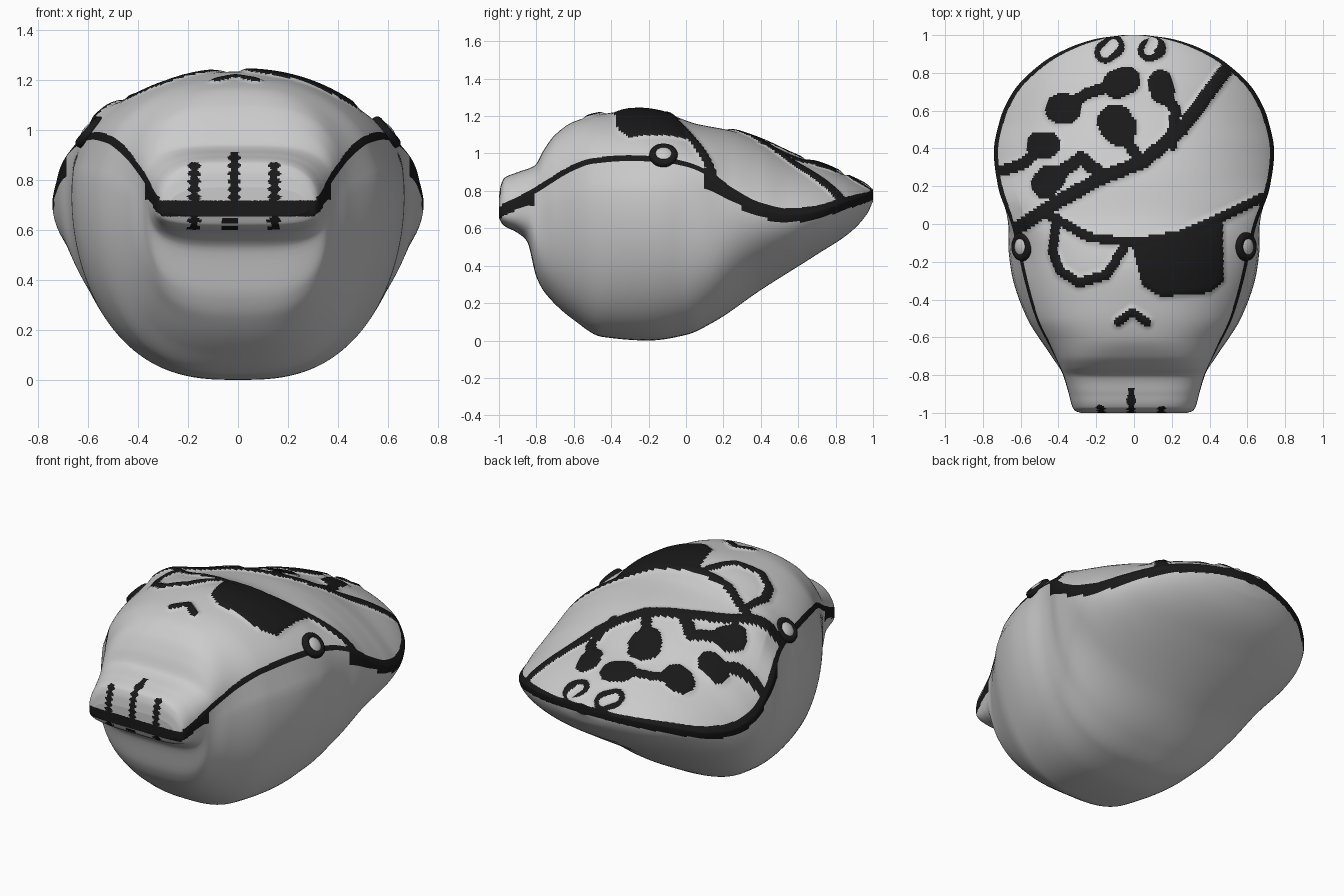
import bpy, bmesh
from math import sin, cos, pi, hypot
from mathutils import Vector

if "Cube" in bpy.data.objects:
    bpy.data.objects.remove(bpy.data.objects["Cube"])

# --- profiles along y: (y, value) ---
WIDTH = [(-1, .28), (-.99, .31), (-.97, .325), (-.9, .345), (-.8, .375), (-.7, .42), (-.5, .52), (-.3, .58),
         (-.1, .625), (0, .65), (.2, .72), (.38, .742), (.55, .71), (.7, .64), (.85, .49), (.93, .35), (.98, .2), (1, .06)]
BULGE = [(-1, 0), (-.8, 0), (-.7, .02), (-.5, .05), (-.3, .065), (-.15, .055), (0, .02), (.12, 0), (1, 0)]
SEAM = [(-1, .69), (-.9, .735), (-.8, .79), (-.6, .91), (-.5, .945), (-.3, .96), (-.15, .955), (0, .93), (.1, .89),
        (.25, .78), (.4, .70), (.55, .672), (.7, .69), (.85, .74), (1, .785)]
TOP = [(-1, .77), (-.99, .83), (-.97, .87), (-.9, .90), (-.81, .935), (-.76, 1.02), (-.7, 1.10), (-.6, 1.17),
       (-.45, 1.21), (-.25, 1.232), (-.1, 1.21), (.05, 1.16), (.25, 1.12), (.4, 1.07), (.6, .98), (.75, .93), (.9, .86), (1, .81)]
BOTTOM = [(-1, .655), (-.98, .62), (-.9, .575), (-.85, .53), (-.8, .34), (-.75, .25), (-.6, .11), (-.45, .02),
          (-.2, 0), (0, .03), (.15, .1), (.4, .27), (.7, .46), (.88, .58), (.97, .68), (1, .745)]
TOP_POW = [(-1, 4), (-.82, 4), (-.6, 2.7), (-.2, 2.2), (1, 2.2)]
TOP_ROUND = [(-1, 2), (-.82, 2), (-.6, 1.3), (1, 1.15)]
LOW_POW = [(-1, 4), (-.85, 3.6), (-.7, 2.9), (0, 2.8), (.4, 1.95), (1, 2)]


def interp(keys, y):
    """Monotone cubic interpolation through the keys."""
    n = len(keys)
    i = 0
    while i < n - 2 and y > keys[i + 1][0]:
        i += 1

    def slope(k):
        return (keys[k + 1][1] - keys[k][1]) / (keys[k + 1][0] - keys[k][0])

    def tangent(k):
        if k == 0:
            return slope(0)
        if k == n - 1:
            return slope(n - 2)
        a, b = slope(k - 1), slope(k)
        return 0 if a * b <= 0 else 2 * a * b / (a + b)
    (y0, a), (y1, b) = keys[i], keys[i + 1]
    h = y1 - y0
    t = (y - y0) / h
    return ((2 * t**3 - 3 * t * t + 1) * a + (t**3 - 2 * t * t + t) * h * tangent(i)
            + (3 * t * t - 2 * t**3) * b + (t**3 - t * t) * h * tangent(i + 1))


# --- painted marks, drawn in plan: (radius, path) ---
STROKES = [
    (.037, [(-.66, -.05), (-.4, .12), (-.18, .24), (.05, .33), (.25, .5), (.52, .86)]),       # scarf edge
    (.025, [(-.44, .04), (-.24, -.07), (0, -.1), (.24, -.06), (.45, .03), (.68, .14)]),       # brow edge
    (.025, [(-.41, .03), (-.43, -.15), (-.39, -.25), (-.29, -.31), (-.15, -.27), (-.06, -.14)]),  # eye
    (.022, [(-.085, -.52), (-.01, -.465), (.07, -.52)]),                                      # nose
    (.03, [(-.38, .61), (-.25, .69), (-.06, .75)]),                                           # scarf pattern
    (.03, [(-.1, .53), (.03, .34)]),
    (.03, [(.14, .73), (.22, .6), (.2, .42)]),
    (.03, [(-.7, .28), (-.58, .32), (-.48, .42)]),
    (.035, [(-.46, .22), (-.28, .35), (-.17, .26)]),
    (.08, [(-.39, .61), (-.36, .61)]), (.075, [(-.09, .74), (-.04, .76)]), (.095, [(-.1, .54), (-.08, .51)]),
    (.065, [(.14, .75), (.15, .70)]), (.07, [(-.5, .42), (-.46, .42)]), (.075, [(-.47, .21), (-.44, .24)]),
    (.06, [(-.15, .91), (-.11, .94)]), (.06, [(.08, .92), (.11, .93)])]
HOLES = [(.028, (-.15, .91), (-.11, .95)), (.028, (.08, .92), (.1, .96))]
PATCH = [(-.01, -.12), (.24, -.06), (.47, .01), (.475, -.3), (.40, -.365), (.14, -.385), (.04, -.32)]


def seg_dist(x, y, a, b):
    dx, dy = b[0] - a[0], b[1] - a[1]
    t = max(0, min(1, ((x - a[0]) * dx + (y - a[1]) * dy) / (dx * dx + dy * dy)))
    return hypot(x - a[0] - t * dx, y - a[1] - t * dy)


def patch_dist(x, y):
    inside = False
    best = 9
    for a, b in zip(PATCH, PATCH[1:] + PATCH[:1]):
        best = min(best, seg_dist(x, y, a, b))
        if (a[1] > y) != (b[1] > y) and x < a[0] + (y - a[1]) * (b[0] - a[0]) / (b[1] - a[1]):
            inside = not inside
    return -best if inside else best


def mark_dist(x, y):
    """Signed distance to the painted marks: negative is black."""
    if y < -.6:
        return 1
    d = patch_dist(x, y) if y < .1 else 1
    for r, path in STROKES:
        for a, b in zip(path, path[1:]):
            d = min(d, seg_dist(x, y, a, b) - r)
    for r, a, b in HOLES:
        d = max(d, r - seg_dist(x, y, a, b))
    return d


# --- head: cross-sections lofted along y ---
NU, NL, ROWS, CAP = 180, 70, 230, 22


def section(y, s):
    w, b, zs, zt, zb = (interp(k, y) for k in (WIDTH, BULGE, SEAM, TOP, BOTTOM))
    p, q, pl = (interp(k, y) for k in (TOP_POW, TOP_ROUND, LOW_POW))
    pts = []
    for i in range(NU):                      # upper side, left to right
        u = sin(-pi / 2 + pi * i / NU)
        x = w * u
        z = zs + (zt - zs) * max(0, 1 - abs(u) ** p) ** (1 / q)
        fade = min(1, (1 - abs(u)) * 8)
        d = mark_dist(x, y) if s == 1 else 1
        z += .014 * fade * max(0, min(1, .5 - d / .03))
        z += .05 * fade * 2.718 ** (-((x + .52) / .13) ** 2 - ((y - .05) / .16) ** 2)   # scarf knot swell
        pts.append((x * s, y, zs + (z - zs) * s))
    for i in range(NL):                      # lower side, right to left
        a = pi * i / NL
        v = sin(a) ** (2 / pl)
        u = abs(cos(a)) ** (2 / pl) * (1 if a < pi / 2 else -1)
        x = w * u + b * sin(pi * min(1, v) ** .6) * (1 if a < pi / 2 else -1) * min(1, abs(u) * 2)
        pts.append((x * s, y, zs - (zs - zb) * v * s))
    return pts


rows = [section(-1, (k + .5) / CAP) for k in range(CAP)]
rows += [section(-cos(pi * j / ROWS), 1) for j in range(ROWS + 1)]
bm = bmesh.new()
grid = [[bm.verts.new(p) for p in r] for r in rows]
N = NU + NL
TEETH = [(-.175, .87), (-.015, .91), (.145, .87)]
for j in range(len(grid) - 1):
    for i in range(N):
        k = (i + 1) % N
        f = bm.faces.new((grid[j][i], grid[j][k], grid[j + 1][k], grid[j + 1][i]))
        x, y, z = f.calc_center_median()
        if j < CAP or y < -.985:
            black = abs(z - .685) < .032     # mouth line
        else:
            black = hypot(abs(x) - interp(WIDTH, y), z - interp(SEAM, y)) < .034 + .008 * (y > .1)
        if y < -.82:
            black |= any(abs(x - tx) < .02 + .007 * sin(z * 200) and .6 < z < tz for tx, tz in TEETH)
        elif i < NU:
            black |= mark_dist(x, y) < 0
        f.material_index = int(black)
        f.smooth = True
for ring in (grid[0], grid[-1]):
    f = bm.faces.new(ring)
    f.material_index = 1
bmesh.ops.recalc_face_normals(bm, faces=bm.faces)
mesh = bpy.data.meshes.new("head")
bm.to_mesh(mesh)
bm.free()
grey = bpy.data.materials.new("grey")
grey.diffuse_color = (.8, .8, .8, 1)
grey.use_nodes = True
grey.node_tree.nodes["Principled BSDF"].inputs["Base Color"].default_value = grey.diffuse_color
ink = bpy.data.materials.new("black_paint")
ink.diffuse_color = (.01, .01, .01, 1)
ink.use_nodes = True
ink.node_tree.nodes["Principled BSDF"].inputs["Base Color"].default_value = ink.diffuse_color
mesh.materials.append(grey)
mesh.materials.append(ink)
bpy.context.collection.objects.link(bpy.data.objects.new("head", mesh))

# --- ears: grey knob with a black ring, both sides ---
for side, name in ((1, "right"), (-1, "left")):
    c = Vector((.592 * side, -.12, .99))
    rot = Vector((.75 * side, 0, .65)).to_track_quat('Z', 'Y').to_euler()
    bpy.ops.mesh.primitive_torus_add(location=c, rotation=rot, major_radius=.055, minor_radius=.022,
                                     major_segments=40, minor_segments=12)
    ring = bpy.context.object
    ring.name = name + "_ear_ring"
    ring.data.materials.append(ink)
    bpy.ops.object.shade_smooth()
    bpy.ops.mesh.primitive_uv_sphere_add(location=c, rotation=rot, radius=.055, segments=24, ring_count=12)
    knob = bpy.context.object
    knob.name = name + "_ear"
    knob.scale = (1, 1, .5)
    knob.data.materials.append(grey)
    bpy.ops.object.shade_smooth()
